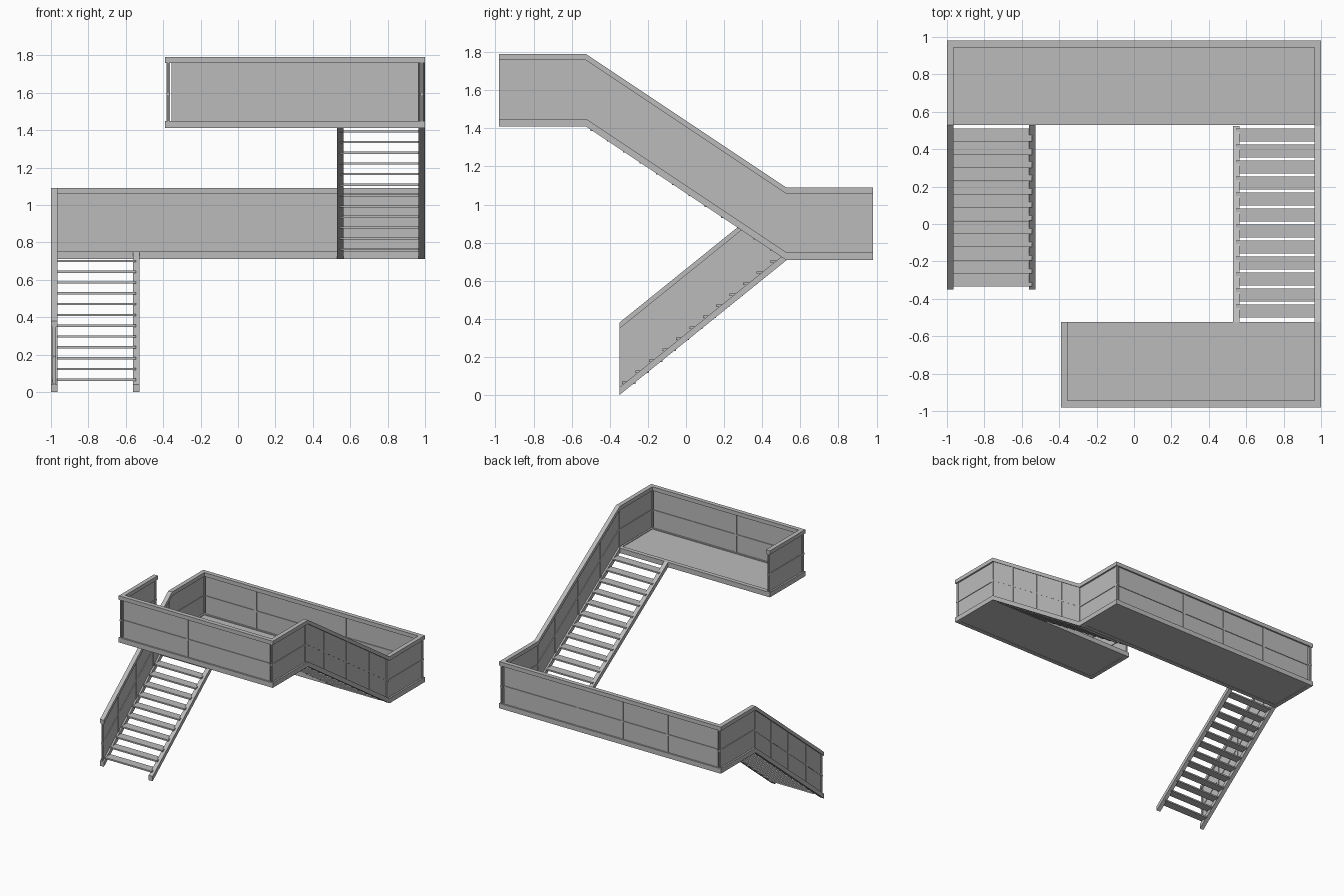
import bpy
import bmesh

if "Cube" in bpy.data.objects:
    bpy.data.objects.remove(bpy.data.objects["Cube"], do_unlink=True)

steel = bpy.data.materials.new("grey steel")
steel.use_nodes = True
GREY = (0.5, 0.5, 0.5, 1)
steel.diffuse_color = GREY
steel.node_tree.nodes["Principled BSDF"].inputs["Base Color"].default_value = GREY

W = 0.035        # width of rails and stringers
RIM = 0.04       # height of stringers and landing rims
RAIL = 0.032     # height of top rail
TOTAL = 0.38     # full height of a balustrade
MID = 0.182      # height of the middle rail
POST = 0.018     # post width
PANEL = 0.008    # infill panel thickness


def finish(name, bm):
    bmesh.ops.recalc_face_normals(bm, faces=bm.faces)
    mesh = bpy.data.meshes.new(name)
    bm.to_mesh(mesh)
    bm.free()
    mesh.materials.append(steel)
    obj = bpy.data.objects.new(name, mesh)
    bpy.context.collection.objects.link(obj)
    return obj


def box(name, x, y, z):
    """Box from (low, high) ranges."""
    bm = bmesh.new()
    bmesh.ops.create_cube(bm, size=1)
    for v in bm.verts:
        v.co = [r[0] if c < 0 else r[1] for c, r in zip(v.co, (x, y, z))]
    return finish(name, bm)


def strip(name, path, xc, width, low, high):
    """Band following a (y, z) path, between two heights above it."""
    bm = bmesh.new()
    rings = []
    for y, z in path:
        corners = ((-1, low), (1, low), (1, high), (-1, high))
        rings.append([bm.verts.new((xc + s * width / 2, y, z + h)) for s, h in corners])
    for a, b in zip(rings, rings[1:]):
        for i in range(4):
            j = (i + 1) % 4
            bm.faces.new((a[i], a[j], b[j], b[i]))
    bm.faces.new(rings[0])
    bm.faces.new(rings[-1])
    return finish(name, bm)


def around(c, size):
    return (c - size / 2, c + size / 2)


def height_at(path, y):
    for (y0, z0), (y1, z1) in zip(path, path[1:]):
        if y0 <= y <= y1:
            return z0 + (z1 - z0) * (y - y0) / (y1 - y0)


def side_balustrade(name, path, xc, posts):
    strip(name + "_stringer", path, xc, W, 0, RIM)
    strip(name + "_top_rail", path, xc, W, TOTAL - RAIL, TOTAL)
    strip(name + "_middle_rail", path, xc, POST, MID - 0.006, MID + 0.006)
    strip(name + "_panel", path, xc, PANEL, RIM / 2, TOTAL - RAIL / 2)
    for y in posts:
        z = height_at(path, y)
        box(name + "_post", around(xc, POST), around(y, POST),
            (z + RIM / 2, z + TOTAL - RAIL / 2))


def long_balustrade(name, x0, x1, yc, z, posts):
    x = (x0, x1)
    box(name + "_top_rail", x, around(yc, W), (z + TOTAL - RAIL, z + TOTAL))
    box(name + "_middle_rail", x, around(yc, POST), around(z + MID, 0.012))
    box(name + "_panel", x, around(yc, PANEL), (z + RIM / 2, z + TOTAL - RAIL / 2))
    for p in posts:
        box(name + "_post", around(p, POST), around(yc, POST),
            (z + RIM / 2, z + TOTAL - RAIL / 2))


def landing(name, x0, x1, y0, y1, z):
    box(name + "_floor", (x0 + 0.01, x1 - 0.01), (y0 + 0.01, y1 - 0.01), (z + 0.002, z + RIM - 0.006))
    for y in (y0 + W / 2, y1 - W / 2):
        box(name + "_long_rim", (x0, x1), around(y, W), (z, z + RIM))
    for x in (x0 + W / 2, x1 - W / 2):
        box(name + "_end_rim", around(x, W), (y0 + W, y1 - W), (z, z + RIM))


def treads(name, xc, y, z, dy, dz, count=12):
    for i in range(count):
        box(name, around(xc, 0.42), around(y + i * dy, 0.07), around(z + i * dz, 0.012))


LOW, HIGH = 0.71, 1.41
EDGE = 1 - W / 2
END = 0.98 - W / 2

# Landings
landing("lower_landing", -1, 1, 0.53, 0.98, LOW)
landing("upper_landing", -0.39, 1, -0.98, -0.525, HIGH)

# Continuous side balustrades
lower_path = [(-0.35, 0), (0.53, LOW), (0.98, LOW)]
upper_path = [(-0.98, HIGH), (-0.525, HIGH), (0.525, LOW), (0.98, LOW)]
end_path = upper_path[:2]
side_balustrade("lower_side", lower_path, -EDGE,
                (-0.335, -0.14, 0.09, 0.31, 0.515, END))
side_balustrade("upper_side", upper_path, EDGE,
                (-END, -0.54, -0.3, -0.01, 0.29, 0.51, END))
side_balustrade("upper_end", end_path, -0.39 + W / 2, (-END, -0.54))

# Balustrades along the landings
long_balustrade("back", -1 + W, 1 - W, END, LOW, (-0.51, -0.105, 0.3))
long_balustrade("front", -0.39 + W, 1 - W, -END, HIGH, (0.22,))

# Inner stringers and treads
strip("lower_inner_stringer", lower_path[:2], -0.543, W, 0, RIM)
strip("upper_inner_stringer", upper_path[1:3], 0.547, W, 0, RIM)
treads("lower_tread", -0.755, -0.3, 0.065, 0.0705, 0.0578)
treads("upper_tread", 0.755, 0.475, 0.765, -0.0855, 0.0571)
